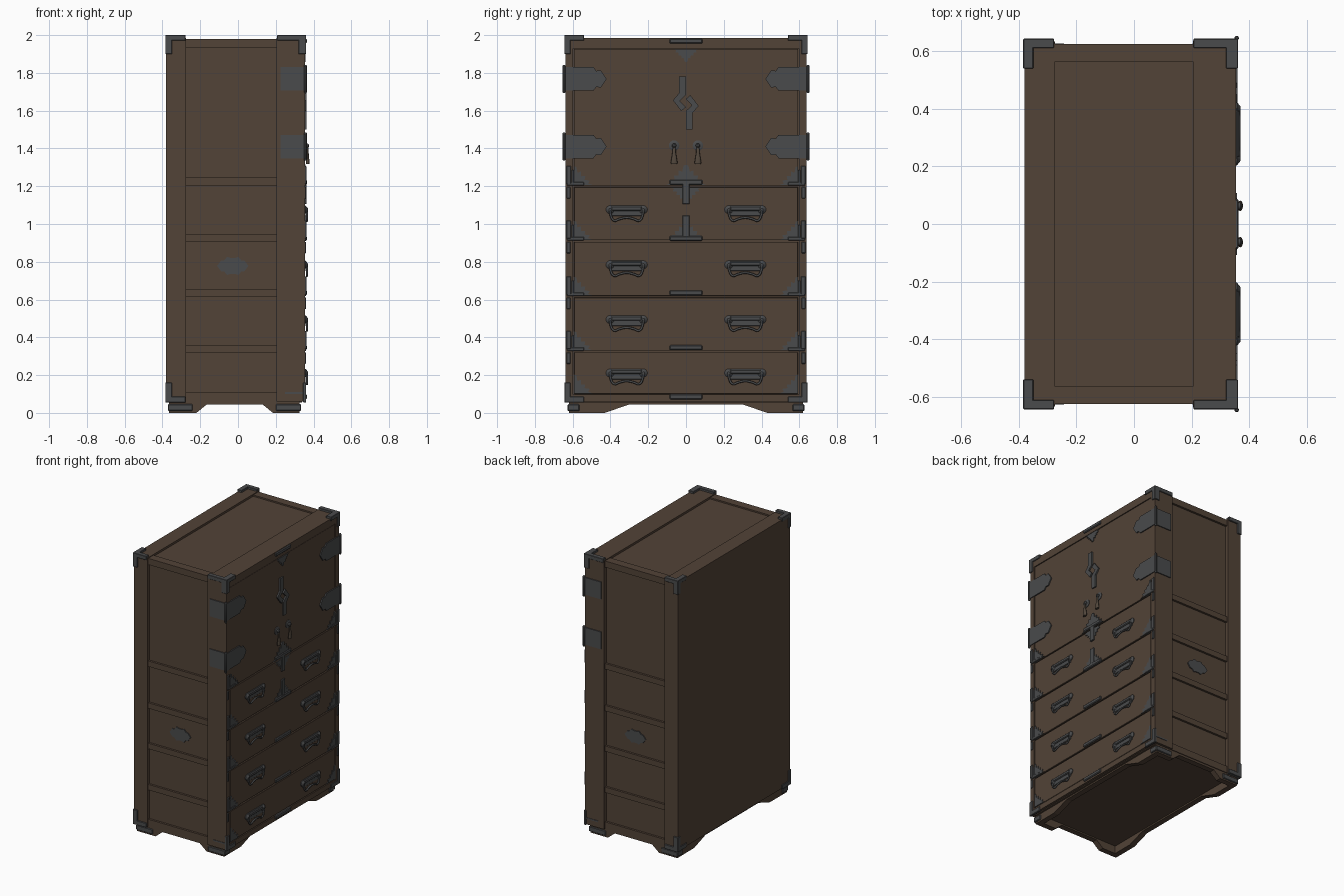
import bpy, bmesh, math
from mathutils import Vector

if "Cube" in bpy.data.objects:
    bpy.data.objects.remove(bpy.data.objects["Cube"])


def material(name, col):
    m = bpy.data.materials.new(name)
    m.diffuse_color = (*col, 1)
    m.use_nodes = True
    m.node_tree.nodes["Principled BSDF"].inputs["Base Color"].default_value = m.diffuse_color
    return m


WOOD = material("dark_wood", (0.085, 0.056, 0.038))
IRON = material("grey_iron", (0.068, 0.070, 0.072))
BRONZE = material("brown_bronze", (0.085, 0.064, 0.046))


def finish(name, bm, mat, smooth=False):
    bmesh.ops.recalc_face_normals(bm, faces=bm.faces)
    me = bpy.data.meshes.new(name)
    bm.to_mesh(me)
    bm.free()
    me.materials.append(mat)
    for p in me.polygons:
        p.use_smooth = smooth
    ob = bpy.data.objects.new(name, me)
    bpy.context.collection.objects.link(ob)
    if smooth:
        bpy.context.view_layer.objects.active = ob
        ob.select_set(True)
        bpy.ops.object.shade_smooth_by_angle()
        ob.select_set(False)
    return ob


def box(name, x, y, z, mat=WOOD, bevel=0.0):
    bm = bmesh.new()
    bmesh.ops.create_cube(bm, size=1)
    for v in bm.verts:
        for i, r in enumerate((x, y, z)):
            v.co[i] = r[0] if v.co[i] < 0 else r[1]
    if bevel:
        bmesh.ops.bevel(bm, geom=bm.edges[:], offset=bevel, segments=1, affect='EDGES')
    return finish(name, bm, mat)


def sy(s, a, b):
    """y range mirrored by sign"""
    return tuple(sorted((s * a, s * b)))


def prism(name, pts, axis, a, b, mat):
    """Extrude a flat outline: axis 'x' takes (y,z) points, axis 'y' takes (x,z)"""
    bm = bmesh.new()
    vs = [bm.verts.new((a, p, q) if axis == 'x' else (p, a, q)) for p, q in pts]
    f = bm.faces.new(vs)
    r = bmesh.ops.extrude_face_region(bm, geom=[f])
    d = Vector((b - a, 0, 0)) if axis == 'x' else Vector((0, b - a, 0))
    bmesh.ops.translate(bm, vec=d, verts=[v for v in r["geom"] if isinstance(v, bmesh.types.BMVert)])
    return finish(name, bm, mat)


def lathe(name, profile, origin, axis, mat, n=14):
    """Spin (radius, height) points around x or z"""
    bm = bmesh.new()
    rings = []
    for r, h in profile:
        ring = []
        for k in range(n):
            c, s = r * math.cos(2 * math.pi * k / n), r * math.sin(2 * math.pi * k / n)
            co = (h, c, s) if axis == 'x' else (c, s, h)
            ring.append(bm.verts.new(Vector(origin) + Vector(co)))
        rings.append(ring)
    for p, q in zip(rings, rings[1:]):
        for k in range(n):
            bm.faces.new((p[k], p[(k + 1) % n], q[(k + 1) % n], q[k]))
    bm.faces.new(rings[0])
    bm.faces.new(rings[-1])
    return finish(name, bm, mat, True)


def tube(name, pts, r, mat):
    cu = bpy.data.curves.new(name, 'CURVE')
    cu.dimensions = '3D'
    cu.bevel_depth, cu.bevel_resolution, cu.resolution_u = r, 2, 5
    cu.use_fill_caps = True
    sp = cu.splines.new('BEZIER')
    sp.bezier_points.add(len(pts) - 1)
    for bp, p in zip(sp.bezier_points, pts):
        bp.co = p
        bp.handle_left_type = bp.handle_right_type = 'AUTO'
    cu.materials.append(mat)
    ob = bpy.data.objects.new(name, cu)
    bpy.context.collection.objects.link(ob)
    bpy.context.view_layer.objects.active = ob
    ob.select_set(True)
    bpy.ops.object.convert(target='MESH')
    ob.select_set(False)


def filigree(name, y, z, dy, dz, size=0.1):
    """Thin corner plate with a jagged, hollowed edge"""
    pts = [(y, z), (y + dy * size, z)]
    n = 9
    for i in range(1, n):
        t = i / n
        k = 0.84 if i % 2 else 1.08
        pts.append((y + dy * size * (1 - t) * k, z + dz * size * t * k))
    pts.append((y, z + dz * size))
    prism(name, pts, 'x', 0.350, 0.3575, IRON)


SEAMS = [1.20, 0.91, 0.615, 0.325]

# Carcass
box("carcass", (-0.37, 0.338), (-0.61, 0.61), (0.055, 1.97))
box("back_panel", (-0.38, -0.36), (-0.63, 0.63), (0.06, 1.98))
box("top_back_board", (-0.38, -0.275), (-0.632, 0.632), (1.93, 1.985))
box("top_front_board", (0.205, 0.355), (-0.635, 0.635), (1.93, 1.985))
box("bottom_front_rail", (0.205, 0.355), (-0.635, 0.635), (0.06, 0.097))
for s in (1, -1):
    box("back_post", (-0.38, -0.275), sy(s, 0.56, 0.635), (0.06, 1.985))
    box("front_post", (0.205, 0.355), sy(s, 0.597, 0.637), (0.06, 1.985))
    box("top_side_rail", (-0.30, 0.22), sy(s, 0.565, 0.625), (1.935, 1.98))
    for z0, z1 in [(1.205, 1.245), (0.905, 0.945), (0.615, 0.655), (0.32, 0.36), (0.06, 0.11)]:
        box("side_rail", (-0.30, 0.22), sy(s, 0.59, 0.625), (z0, z1))
    # Side medallion
    q = [(0.083, 0.0), (0.062, 0.028), (0.045, 0.030), (0.030, 0.048), (0.010, 0.042)]
    up = q + [(-a, b) for a, b in reversed(q)]
    full = up + [(a, -b) for a, b in reversed(up[1:-1])]
    prism("side_medallion", [(-0.028 + a, 0.778 + b) for a, b in full], 'y', s * 0.605, s * 0.617, IRON)

# Doors and drawers
box("door_panel", (0.33, 0.352), (-0.593, 0.593), (1.204, 1.926))
tops = SEAMS
bottoms = SEAMS[1:] + [0.097]
for t, b in zip(tops, bottoms):
    box("drawer_front", (0.33, 0.353), (-0.593, 0.593), (b + 0.004, t - 0.004), WOOD, 0.002)

# Base skirt with feet
for x0, x1 in [(0.285, 0.325), (-0.365, -0.325)]:
    prism("long_skirt", [(-0.62, 0), (-0.43, 0), (-0.30, 0.045), (0.30, 0.045), (0.43, 0),
                         (0.62, 0), (0.62, 0.062), (-0.62, 0.062)], 'x', x0, x1, WOOD)
for s in (1, -1):
    prism("side_skirt", [(-0.365, 0), (-0.22, 0), (-0.165, 0.045), (0.13, 0.045), (0.185, 0),
                         (0.325, 0), (0.325, 0.062), (-0.365, 0.062)], 'y', s * 0.58, s * 0.62, WOOD)
    for xa, xb, xs in [(0.20, 0.334, 1), (-0.37, -0.24, -1)]:
        box("foot_side_band", (xa, xb), sy(s, 0.612, 0.627), (0.01, 0.046), IRON, 0.004)
        xo = (0.32, 0.334) if xs > 0 else (-0.371, -0.355)
        box("foot_face_band", xo, sy(s, 0.565, 0.627), (0.01, 0.046), IRON, 0.004)

# Three-armed corner caps
for s in (1, -1):
    for lo, hi, back in [(-0.385, -0.35, True), (0.32, 0.361, False)]:
        arm = (-0.385, -0.278) if back else (0.207, 0.361)
        for z_in, z_out, z_arm in [(1.972, 2.0, 1.90), (0.086, 0.055, 0.16)]:
            zr, za = sorted((z_in, z_out)), sorted((z_arm, z_out))
            if z_out > 1 or back:
                box("corner_depth_arm", arm, sy(s, 0.612, 0.644), zr, IRON, 0.002)
                box("corner_upright", (lo, hi), sy(s, 0.612, 0.644), za, IRON, 0.002)
                box("corner_width_arm", (lo, hi), sy(s, 0.54, 0.644), zr, IRON, 0.002)
            else:
                box("corner_upright", (0.345, hi), sy(s, 0.612, 0.642), za, IRON, 0.002)
                box("corner_width_arm", (0.345, hi), sy(s, 0.54, 0.642), zr, IRON, 0.002)
                box("corner_strip", (0.25, 0.36), sy(s, 0.63, 0.64), (0.10, 0.11), IRON)

# Hinges wrapping from the doors to the sides
leaf = [(0.64, 0.062), (0.49, 0.062), (0.475, 0.043), (0.45, 0.045), (0.42, 0.0)]
leaf += [(a, -b) for a, b in reversed(leaf[:-1])]
for zc in (1.768, 1.41):
    for s in (1, -1):
        prism("hinge_leaf", [(s * a, zc + b) for a, b in leaf], 'x', 0.35, 0.36, IRON)
        box("hinge_side_plate", (0.225, 0.36), sy(s, 0.63, 0.644), (zc - 0.062, zc + 0.062), IRON)
        lathe("hinge_barrel", [(0.005, -0.075), (0.008, -0.07), (0.008, 0.07), (0.005, 0.075)],
              (0.357, s * 0.646, zc), 'z', IRON, 10)

# Edge straps and jagged corner plates
for z in SEAMS:
    for s in (1, -1):
        box("edge_strap_upper", (0.345, 0.362), sy(s, 0.608, 0.634), (z + 0.012, z + 0.108), IRON, 0.003)
        box("edge_strap_lower", (0.345, 0.361), sy(s, 0.612, 0.632), (z - 0.065, z - 0.004), IRON, 0.003)
        box("edge_strap_foot", (0.345, 0.361), sy(s, 0.54, 0.63), (z + 0.003, z + 0.022), IRON, 0.003)
        box("drawer_edge_strap", (0.345, 0.36), sy(s, 0.592, 0.606), (z + 0.01, z + 0.085), IRON, 0.003)
for z in SEAMS + [0.097]:
    for s in (1, -1):
        filigree("corner_filigree", s * 0.593, z + 0.006, -s, 1)

# Centre straps
for z0 in (1.955, 1.207, 0.91, 0.622, 0.332, 0.072):
    box("centre_strap", (0.345, 0.364), (-0.087, 0.087), (z0, z0 + 0.027), IRON, 0.005)
box("centre_stem_upper", (0.345, 0.363), (-0.019, 0.019), (1.105, 1.215), IRON, 0.003)
box("centre_stem_lower", (0.345, 0.363), (-0.019, 0.019), (0.925, 1.045), IRON, 0.003)
for s in (1, -1):
    filigree("door_top_filigree", 0, 1.925, s, -1, 0.068)
    filigree("door_bottom_filigree", 0, 1.206, s, 1, 0.108)
    filigree("drawer_top_filigree", 0, 1.194, s, -1, 0.085)
    filigree("drawer_bottom_filigree", 0, 0.915, s, 1, 0.10)

# Door clasp: two hooked halves, turned about the centre
hook = [(-0.036, 0.14), (0.0, 0.14), (0.0, 0.042), (-0.032, 0.012), (0.0, -0.022),
        (-0.024, -0.042), (-0.068, 0.015), (-0.036, 0.052)]
for s, zc in ((1, 1.64), (-1, 1.64)):
    prism("door_clasp", [(s * a - 0.001, zc + s * b) for a, b in hook], 'x', 0.35, 0.362, IRON)

# Tear-drop door pulls
for s in (1, -1):
    y = s * 0.063
    lathe("pull_rosette", [(0.028, 0), (0.028, 0.006), (0.020, 0.010), (0.012, 0.010),
                           (0.012, 0.02), (0.006, 0.025)], (0.35, y, 1.415), 'x', IRON, 16)
    d = lathe("pull_drop", [(0.004, 0.0), (0.009, -0.015), (0.009, -0.03), (0.012, -0.05),
                            (0.018, -0.085), (0.016, -0.093)], (0, 0, 0), 'z', BRONZE, 12)
    d.scale = (0.55, 1, 1)
    d.location = (0.369, y, 1.41)

# Drawer handles
for zc in (1.07, 0.778, 0.488, 0.205):
    for s in (1, -1):
        y = s * 0.314
        box("handle_plate", (0.35, 0.358), (y - 0.09, y + 0.09), (zc - 0.028, zc + 0.028), IRON, 0.003)
        box("handle_bar", (0.35, 0.366), (y - 0.082, y + 0.082), (zc, zc + 0.024), IRON, 0.005)
        for e in (1, -1):
            lathe("handle_boss", [(0.022, 0), (0.022, 0.008), (0.014, 0.014), (0.007, 0.02)],
                  (0.35, y + e * 0.088, zc + 0.006), 'x', IRON, 14)
        half = [(0.088, 0.004), (0.085, -0.022), (0.066, -0.052), (0.04, -0.044)]
        path = half + [(0, -0.036)] + [(-a, b) for a, b in reversed(half)]
        tube("handle_bail", [(0.365, y + a, zc + b) for a, b in path], 0.006, IRON)
